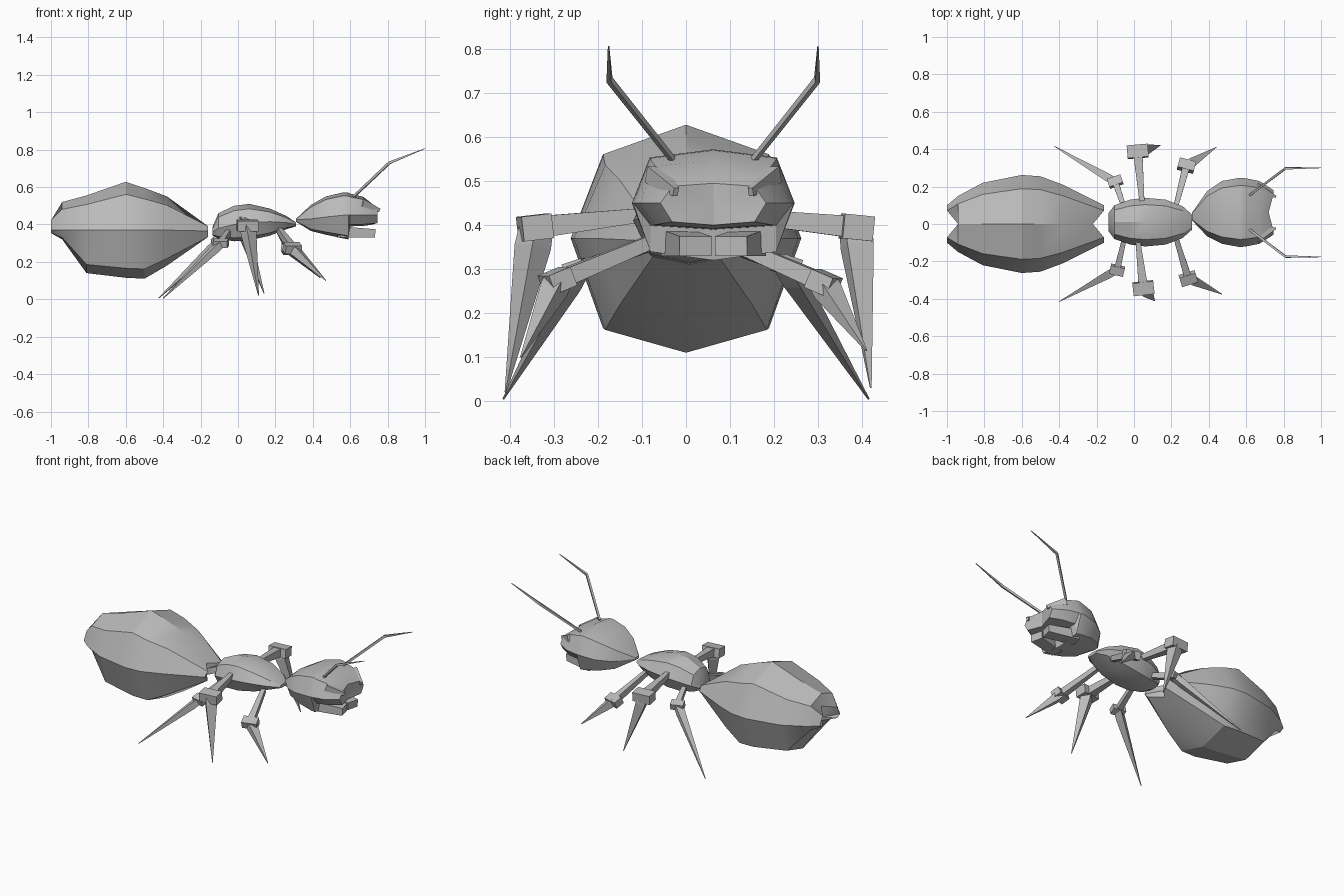
import bpy, bmesh, math
from mathutils import Vector

cube = bpy.data.objects.get("Cube")
if cube:
    bpy.data.objects.remove(cube)

grey = bpy.data.materials.new("plain_grey")
grey.use_nodes = True
colour = (0.5, 0.5, 0.5, 1)
grey.diffuse_color = colour
grey.node_tree.nodes["Principled BSDF"].inputs["Base Color"].default_value = colour


def finish(bm, name, smooth=True):
    bmesh.ops.recalc_face_normals(bm, faces=bm.faces)
    mesh = bpy.data.meshes.new(name)
    bm.to_mesh(mesh)
    bm.free()
    mesh.materials.append(grey)
    obj = bpy.data.objects.new(name, mesh)
    bpy.context.collection.objects.link(obj)
    if smooth:
        bpy.ops.object.select_all(action='DESELECT')
        obj.select_set(True)
        bpy.context.view_layer.objects.active = obj
        bpy.ops.object.shade_smooth_by_angle(angle=math.radians(28))
    return obj


def skin(bm, rings):
    """Join consecutive rings of vertices with faces."""
    for a, b in zip(rings, rings[1:]):
        n = len(a)
        for i in range(n):
            j = (i + 1) % n
            bm.faces.new((a[i], a[j], b[j], b[i]))


def body(name, stations, kw=0.72, ku=0.74, kl=0.8, notch=(0, 0)):
    """Eight-sided loft along x; stations are x, centre y, half width, top, middle, bottom."""
    bm = bmesh.new()
    rings = []
    for s, (x, yc, w, zt, zm, zb) in enumerate(stations):
        dx = notch[0] if s == 0 else -notch[1] if s == len(stations) - 1 else 0
        up, low = zm + (zt - zm) * ku, zm + (zb - zm) * kl
        pts = [(0, zt), (kw, up), (1, zm), (kw, low),
               (0, zb), (-kw, low), (-1, zm), (-kw, up)]
        rings.append([bm.verts.new((x + (dx if k == 0 else 0), yc + k * w, z))
                      for k, z in pts])
    skin(bm, rings)
    # Dished end caps
    for ring, dx in ((rings[0], notch[0]), (rings[-1], -notch[1])):
        x, yc, w, zt, zm, zb = stations[0 if ring is rings[0] else -1]
        tip = bm.verts.new((x + dx, yc, zm))
        for i in range(8):
            bm.faces.new((ring[i], ring[(i + 1) % 8], tip))
    return finish(bm, name)


def strut(name, points, sizes):
    """Four-sided tapering limb through points; sizes are full width and depth."""
    bm = bmesh.new()
    pts = [Vector(p) for p in points]
    rings = []
    for i, p in enumerate(pts):
        d = (pts[min(i + 1, len(pts) - 1)] - pts[max(i - 1, 0)]).normalized()
        side = d.cross(Vector((0, 0, 1))).normalized()
        up = side.cross(d)
        w, h = sizes[i]
        rings.append([bm.verts.new(p + side * a * w / 2 + up * b * h / 2)
                      for a, b in ((-1, -1), (1, -1), (1, 1), (-1, 1))])
    skin(bm, rings)
    bm.faces.new(rings[0])
    bm.faces.new(rings[-1])
    return finish(bm, name, smooth=False)


# Abdomen
body("abdomen", [
    (-1.0, 0, .10, .44, .37, .35),
    (-.94, 0, .15, .52, .37, .32),
    (-.81, 0, .22, .555, .37, .14),
    (-.6, 0, .262, .628, .37, .115),
    (-.5, 0, .255, .595, .37, .11),
    (-.38, 0, .21, .55, .37, .18),
    (-.16, 0, .10, .40, .365, .325)], notch=(.06, .06))

# Thorax
body("thorax", [
    (-.135, .01, .05, .39, .36, .34),
    (-.105, .01, .09, .46, .38, .325),
    (-.02, .01, .12, .50, .40, .31),
    (.06, .01, .13, .51, .41, .315),
    (.17, .01, .12, .485, .415, .34),
    (.26, .01, .085, .445, .41, .375),
    (.31, .01, .04, .41, .40, .39)])

# Head with a jaw step below the overhanging face
HEAD_Y = .062
body("head", [
    (.31, .04, .02, .43, .425, .415),
    (.39, .055, .12, .505, .43, .365),
    (.47, HEAD_Y, .168, .55, .44, .345),
    (.565, HEAD_Y, .185, .572, .45, .325),
    (.59, HEAD_Y, .183, .57, .45, .32),
    (.6, HEAD_Y, .182, .565, .45, .39),
    (.67, HEAD_Y, .168, .548, .45, .392),
    (.745, HEAD_Y, .12, .495, .45, .40)],
    kw=.78, ku=.85, kl=.85, notch=(0, .025))

for side, tag in ((1, "left"), (-1, "right")):
    # Brow, mandible and antenna
    y = lambda off: HEAD_Y + side * off
    strut(tag + "_brow", [(.66, y(.13), .515), (.755, y(.085), .475)],
          [(.05, .04), (.012, .02)])
    strut(tag + "_mandible", [(.54, y(.085), .36), (.725, y(.04), .352)],
          [(.07, .06), (.075, .045)])
    strut(tag + "_antenna",
          [(.62, y(.093), .55), (.81, y(.236), .73), (1.0, y(.238), .806)],
          [(.012, .012), (.012, .014), (.003, .003)])

# Legs: hip, knee and foot positions
legs = {
    "left_front": ((.22, .08, .37), (.28, .31, .27), (.44, .41, .115)),
    "left_middle": ((.045, .09, .425), (.02, .385, .395), (.14, .42, .03)),
    "left_rear": ((-.05, .08, .36), (-.1, .225, .31), (-.425, .415, .005)),
    "right_front": ((.22, -.06, .37), (.29, -.29, .275), (.47, -.375, .1)),
    "right_middle": ((.02, -.08, .425), (.05, -.34, .395), (.11, -.41, .02)),
    "right_rear": ((-.05, -.07, .36), (-.09, -.245, .3), (-.40, -.415, .005)),
}
for name, (hip, knee, foot) in legs.items():
    hip, knee, foot = Vector(hip), Vector(knee), Vector(foot)
    size = 1.25 if "middle" in name else .85 if "rear" in name else 1
    along = (knee - hip).normalized()
    strut(name + "_thigh", [hip, knee], [(.024, .03), (.04 * size, .04 * size)])
    strut(name + "_knee", [knee - along * .025 * size, knee + along * .03 * size],
          [(.09 * size, .045 * size)] * 2)
    strut(name + "_shin", [knee, knee.lerp(foot, .12), foot],
          [(.05 * size, .04 * size), (.05 * size, .045 * size), (.003, .003)])
